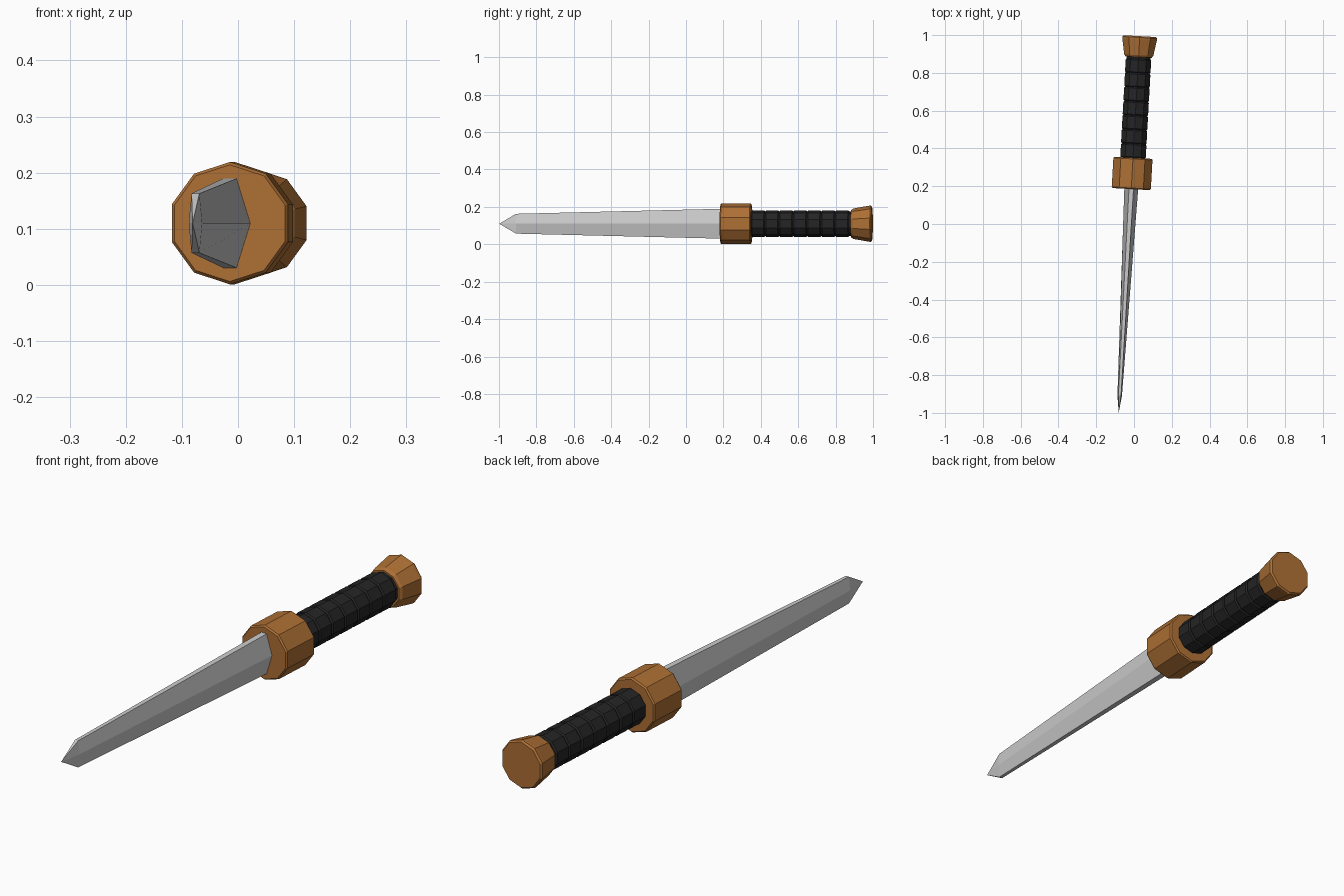
import bpy, bmesh, math

if "Cube" in bpy.data.objects:
    bpy.data.objects.remove(bpy.data.objects["Cube"])

SIDES = 10
TILT = math.radians(-3.2)
ORIGIN = (-0.025, 0, 0.11)


def material(name, color):
    m = bpy.data.materials.new(name)
    m.diffuse_color = color
    m.use_nodes = True
    m.node_tree.nodes["Principled BSDF"].inputs["Base Color"].default_value = m.diffuse_color
    return m


def loft(name, rings, mat=None, tip=None):
    """Skin a list of (y, [(x, z), ...]) rings, capped flat or with a point."""
    bm = bmesh.new()
    loops = [[bm.verts.new((x, y, z)) for x, z in pts] for y, pts in rings]
    n = len(loops[0])
    for a, b in zip(loops, loops[1:]):
        for i in range(n):
            j = (i + 1) % n
            bm.faces.new((a[i], a[j], b[j], b[i]))
    bm.faces.new(loops[-1])
    if tip is None:
        bm.faces.new(loops[0])
    else:
        p = bm.verts.new((0, tip, 0))
        for i in range(n):
            bm.faces.new((loops[0][i], loops[0][(i + 1) % n], p))
    bmesh.ops.recalc_face_normals(bm, faces=bm.faces)
    mesh = bpy.data.meshes.new(name)
    bm.to_mesh(mesh)
    bm.free()
    ob = bpy.data.objects.new(name, mesh)
    bpy.context.collection.objects.link(ob)
    ob.location = ORIGIN
    ob.rotation_euler.z = TILT
    if mat:
        mesh.materials.append(mat)
    return ob


def lathe(name, profile, mat):
    """Ten-sided turned part from (y, radius) pairs, with a corner on top."""
    angles = [math.pi / 2 + math.tau * k / SIDES for k in range(SIDES)]
    return loft(name, [(y, [(r * math.cos(a), r * math.sin(a)) for a in angles])
                       for y, r in profile], mat)


def blade_section(edge, ridge, height):
    return [(edge, height), (-edge, height), (-ridge, 0),
            (-edge, -height), (edge, -height), (ridge, 0)]


bronze = material("bronze", (0.42, 0.16, 0.035, 1))
leather = material("black_leather", (0.018, 0.018, 0.018, 1))

# Blade: tapered hexagonal section ending in a point
loft("blade", [(-0.91, blade_section(0.007, 0.012, 0.053)),
               (0.20, blade_section(0.012, 0.037, 0.08))], tip=-1.0)

# Guard: chamfered collar
lathe("guard", [(0.185, 0.104), (0.191, 0.109), (0.345, 0.109), (0.351, 0.104)], bronze)

# Grip: seven wrapped bands with shallow grooves between them
band, start = 0.075, 0.35
grip = [(0.34, 0.068)]
for i in range(7):
    y = start + i * band
    grip += [(y, 0.066), (y + 0.006, 0.071), (y + band - 0.006, 0.071)]
grip += [(start + 7 * band, 0.066), (0.90, 0.066)]
lathe("grip", grip, leather)

# Pommel: flared cap
lathe("pommel", [(0.885, 0.073), (0.895, 0.081), (0.978, 0.096),
                 (0.989, 0.097), (0.996, 0.091)], bronze)
